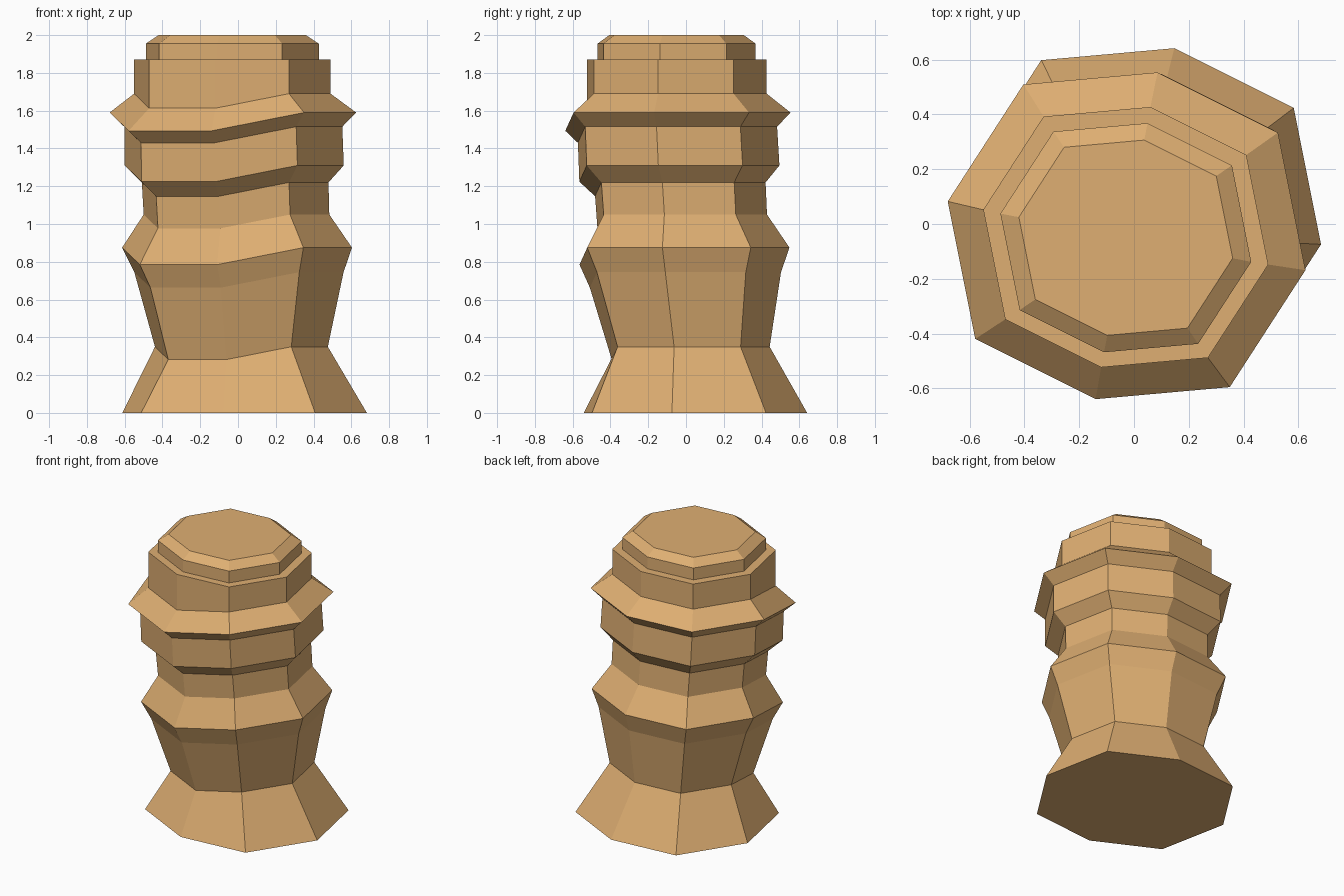
import bpy
import bmesh
from mathutils import Vector

cube = bpy.data.objects.get("Cube")
if cube:
    bpy.data.objects.remove(cube, do_unlink=True)

# Tan colour
tan = bpy.data.materials.new("tan")
tan.use_nodes = True
colour = (0.74, 0.43, 0.17, 1)
tan.diffuse_color = colour
tan.node_tree.nodes["Principled BSDF"].inputs["Base Color"].default_value = colour

# Slightly squashed eight-sided cross-section
half = [Vector((0.52, -0.10)), Vector((0.44, 0.30)),
        Vector((0.09, 0.475)), Vector((-0.30, 0.44))]
section = half + [-p for p in half]
FRONT_CORNERS = (5, 6)   # these corners sag below the rest of the ring
SAG = 0.077

# Rings from foot to cap: height, scale, centre x, centre y, sags
rings = [
    (0.00, 1.245, 0.035, 0.05, False),     # flared foot
    (0.35, 0.88, 0.018, 0.025, True),      # ankle
    (0.745, 1.065, 0.005, -0.003, True),
    (0.875, 1.17, -0.005, -0.008, True),   # lower collar
    (1.05, 0.945, -0.008, -0.02, True),    # waist
    (1.22, 0.95, -0.015, -0.03, True),
    (1.31, 1.115, -0.02, -0.035, True),    # middle band
    (1.515, 1.11, -0.025, -0.045, True),
    (1.59, 1.255, -0.027, -0.043, True),   # upper collar
    (1.69, 1.0, -0.03, -0.048, True),      # neck
    (1.87, 1.0, -0.03, -0.048, False),
    (1.87, 0.88, -0.03, -0.05, False),     # cap
    (1.955, 0.88, -0.03, -0.05, False),
    (2.00, 0.75, -0.03, -0.05, False),
]

# Loft the rings into one closed post
bm = bmesh.new()
loops = []
for z, scale, cx, cy, sags in rings:
    loop = []
    for i, p in enumerate(section):
        drop = SAG * scale if sags and i in FRONT_CORNERS else 0
        loop.append(bm.verts.new((cx + p.x * scale, cy + p.y * scale, z - drop)))
    loops.append(loop)

count = len(section)
for low, high in zip(loops, loops[1:]):
    for i in range(count):
        j = (i + 1) % count
        bm.faces.new((low[i], low[j], high[j], high[i]))
bm.faces.new(loops[0][::-1])
bm.faces.new(loops[-1])
bmesh.ops.recalc_face_normals(bm, faces=bm.faces)

mesh = bpy.data.meshes.new("carved_post")
bm.to_mesh(mesh)
bm.free()
mesh.materials.append(tan)
post = bpy.data.objects.new("carved_post", mesh)
bpy.context.collection.objects.link(post)
